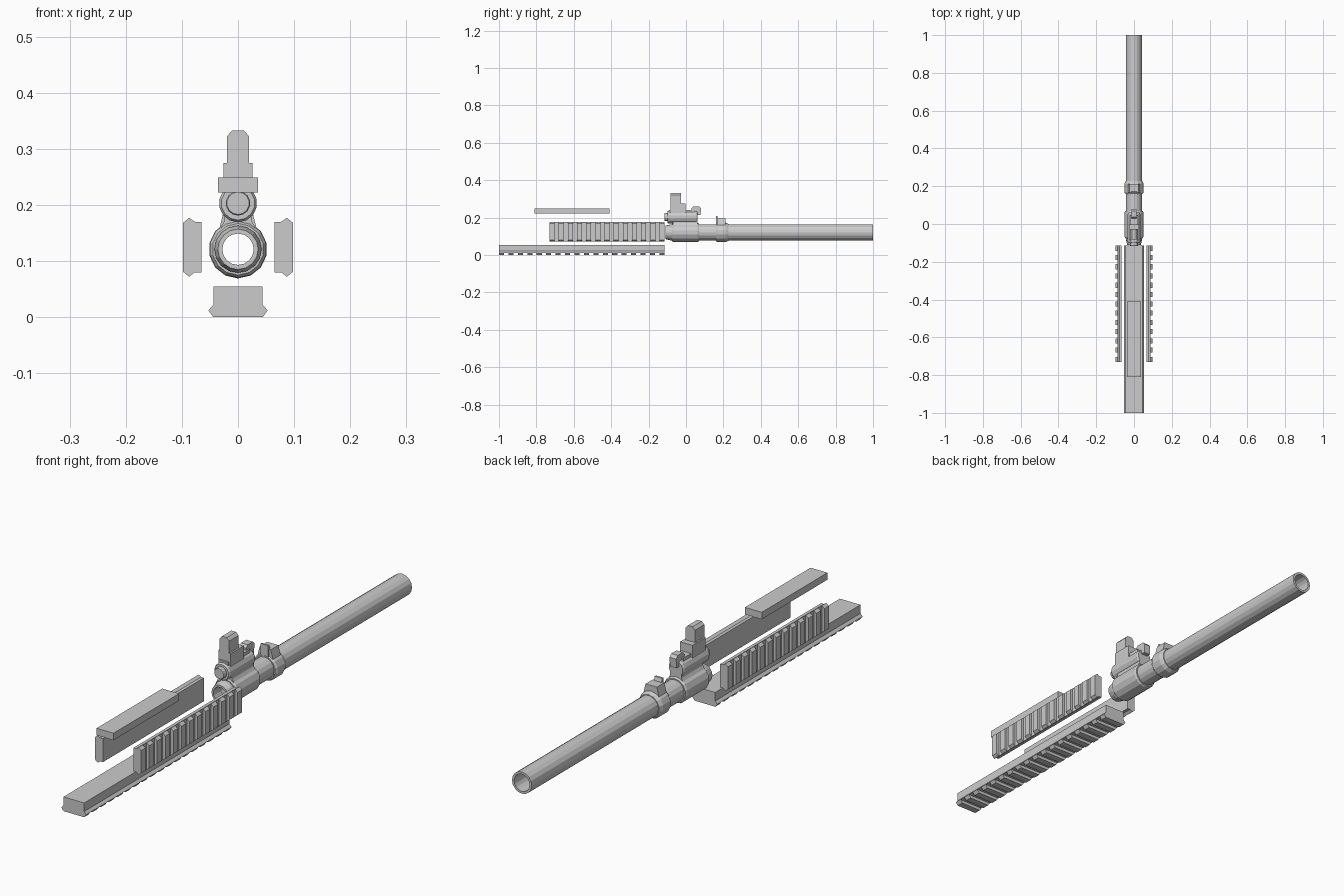
import bpy, bmesh, math

if "Cube" in bpy.data.objects:
    bpy.data.objects.remove(bpy.data.objects["Cube"])

BORE_Z = 0.121


def make(name, bm):
    bmesh.ops.recalc_face_normals(bm, faces=bm.faces)
    me = bpy.data.meshes.new(name)
    bm.to_mesh(me)
    bm.free()
    ob = bpy.data.objects.new(name, me)
    bpy.context.collection.objects.link(ob)
    return ob


def add_prism(bm, pts, a, b, axis='Y'):
    """Extrude a closed profile: (x,z) along Y, or (y,z) along X."""
    place = (lambda p, t: (p[0], t, p[1])) if axis == 'Y' else (lambda p, t: (t, p[0], p[1]))
    lo = [bm.verts.new(place(p, a)) for p in pts]
    hi = [bm.verts.new(place(p, b)) for p in pts]
    n = len(pts)
    bm.faces.new(lo)
    bm.faces.new(hi[::-1])
    for i in range(n):
        j = (i + 1) % n
        bm.faces.new((lo[i], lo[j], hi[j], hi[i]))


def prism(name, pts, a, b, axis='Y'):
    bm = bmesh.new()
    add_prism(bm, pts, a, b, axis)
    return make(name, bm)


def lathe(name, profile, cz, n, closed=True, smooth=False):
    """Spin an (r,y) profile about the Y axis at height cz."""
    bm = bmesh.new()
    rings = []
    for r, y in profile:
        rings.append([bm.verts.new((r * math.sin(2 * math.pi * k / n), y,
                                    cz + r * math.cos(2 * math.pi * k / n))) for k in range(n)])
    m = len(rings)
    for i in range(m if closed else m - 1):
        p, q = rings[i], rings[(i + 1) % m]
        for k in range(n):
            bm.faces.new((p[k], p[(k + 1) % n], q[(k + 1) % n], q[k]))
    if not closed:
        bm.faces.new(rings[0])
        bm.faces.new(rings[-1][::-1])
    return make(name, bm)


def rail(name, base, rib, y0, y1, count, width):
    """Continuous base with evenly spaced cross ribs."""
    bm = bmesh.new()
    add_prism(bm, base, y0, y1)
    pitch = (y1 - y0 - width) / (count - 1)
    for i in range(count):
        y = y0 + i * pitch
        add_prism(bm, rib, y, y + width)
    return make(name, bm)


# Lower rail, ribs facing down
rail("lower_rail",
     [(-.044, .055), (.044, .055), (.044, .022), (.053, .012), (-.053, .012), (-.044, .022)],
     [(-.053, .012), (.053, .012), (.044, 0), (-.044, 0)],
     -1.0, -.115, 18, .027)

# Side rails, ribs facing outward
for side, s in (("right", 1), ("left", -1)):
    rail(side + "_rail",
         [(s * x, z) for x, z in ((.065, .08), (.065, .17), (.077, .17), (.087, .177),
                                  (.087, .072), (.077, .08))],
         [(s * x, z) for x, z in ((.087, .072), (.087, .177), (.098, .168), (.098, .081))],
         -.73, -.115, 13, .027)

# Top cover plate
prism("top_plate", [(-.036, .222), (.036, .222), (.036, .249), (-.036, .249)], -.81, -.41)

# Hollow barrel
lathe("barrel", [(.033, 1), (.042, 1), (.042, -.085), (.036, -.11), (.028, -.11),
                 (.028, -.07), (.033, -.06)], BORE_Z, 16)

# Gas block sleeve and the web up to the gas cylinder
lathe("gas_block", [(.040, .07), (.047, .07), (.051, .062), (.051, -.068), (.046, -.076),
                    (.040, -.076)], BORE_Z, 14)
prism("gas_block_web", [(-.036, .15), (.036, .15), (.024, .172), (.024, .19),
                        (-.024, .19), (-.024, .172)], -.07, .062)

# Gas cylinder with front plug
lathe("gas_cylinder", [(.020, -.116), (.022, -.112), (.022, -.1), (.030, -.1), (.034, -.094),
                       (.034, .054), (.030, .062)], .203, 14, closed=False)

# Front sight: base, shoulder and chamfered post
prism("sight_base", [(-.02, .215), (.02, .215), (.02, .242), (-.02, .242)], -.09, .045)
prism("sight_shoulder", [(-.026, .22), (.026, .22), (.026, .275), (-.026, .275)], -.083, -.002)
prism("sight_post", [(-.02, .27), (.02, .27), (.02, .322), (.01, .333), (-.01, .333),
                     (-.02, .322)], -.083, -.026)

# Hooked catch behind the sight
prism("rear_catch", [(.03, .22), (.055, .22), (.058, .214), (.078, .214), (.08, .25),
                     (.07, .26), (.038, .26), (.03, .25)], -.014, .014, 'X')

# Barrel collar with top lug and stop
lathe("collar", [(.040, .16), (.047, .16), (.052, .168), (.052, .212), (.045, .228),
                 (.040, .228)], BORE_Z, 14)
prism("collar_lug", [(-.034, .155), (.034, .155), (.024, .195), (-.024, .195)], .166, .212)
prism("collar_stop", [(.161, .165), (.172, .165), (.172, .197), (.168, .21), (.161, .21)],
      -.016, .016, 'X')
